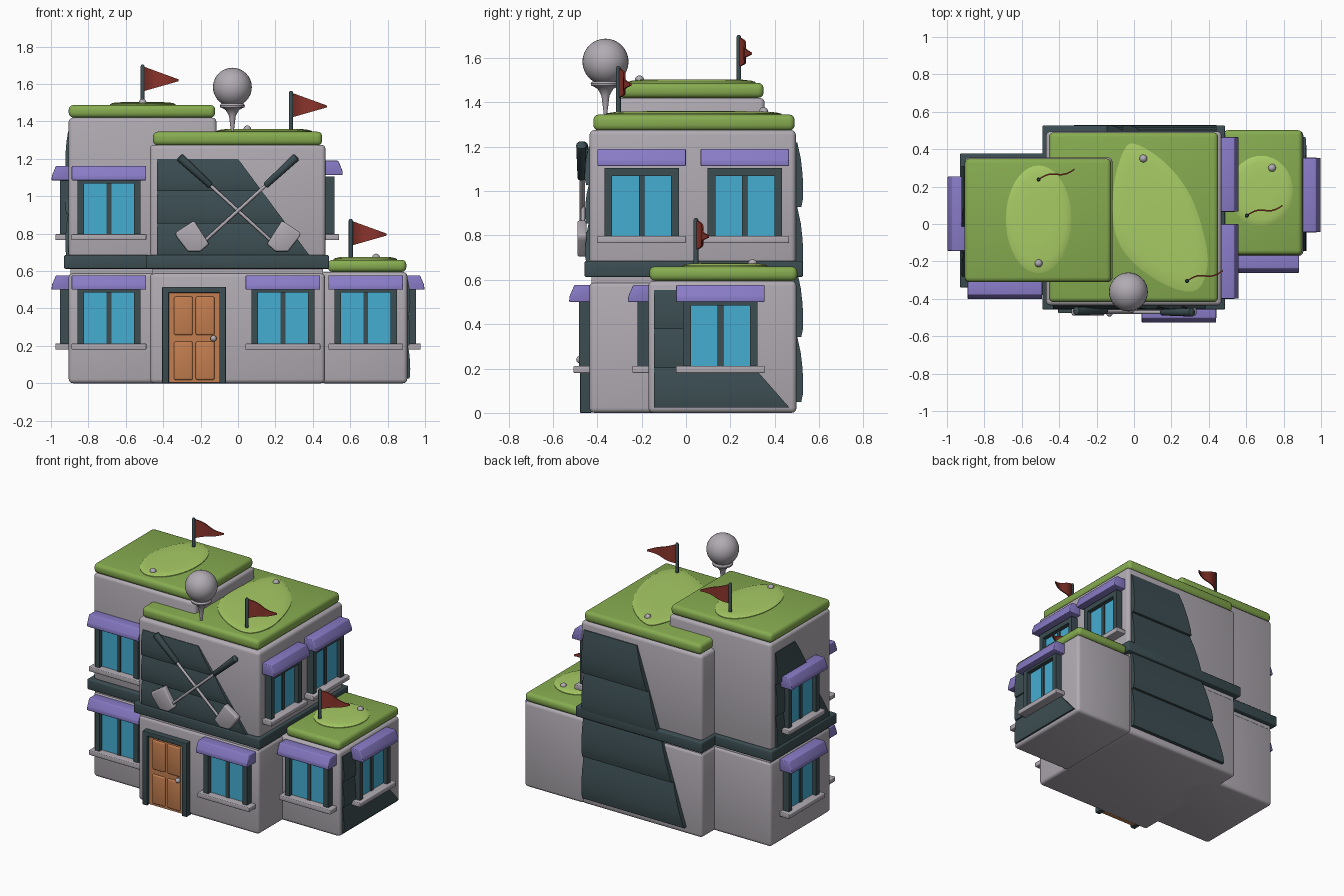
import bpy, bmesh, math
from mathutils import Vector, Matrix

if "Cube" in bpy.data.objects:
    bpy.data.objects.remove(bpy.data.objects["Cube"])


def mat(name, r, g, b):
    m = bpy.data.materials.new(name)
    m.diffuse_color = (r, g, b, 1)
    m.use_nodes = True
    m.node_tree.nodes["Principled BSDF"].inputs["Base Color"].default_value = m.diffuse_color
    return m


WALL = mat("pale_grey", .44, .41, .45)
DARK = mat("dark_slate", .045, .075, .085)
GREEN = mat("grass_green", .24, .41, .08)
LIME = mat("light_green", .39, .60, .13)
BLUE = mat("glass_blue", .06, .42, .64)
PURPLE = mat("awning_purple", .25, .20, .57)
ORANGE = mat("door_orange", .55, .21, .08)
RED = mat("flag_red", .26, .035, .025)

# ---------- helpers ----------


def finish(name, bm, material, smooth=True, angle=40):
    bmesh.ops.recalc_face_normals(bm, faces=bm.faces)
    me = bpy.data.meshes.new(name)
    bm.to_mesh(me)
    bm.free()
    me.materials.append(material)
    ob = bpy.data.objects.new(name, me)
    bpy.context.collection.objects.link(ob)
    if smooth:
        bpy.ops.object.select_all(action='DESELECT')
        ob.select_set(True)
        bpy.context.view_layer.objects.active = ob
        bpy.ops.object.shade_smooth_by_angle(angle=math.radians(angle))
    return ob


def loft(name, rings, material, bevel=0, angle=40, seg=3):
    """Join equal-length rings of points into a capped solid."""
    bm = bmesh.new()
    vs = [[bm.verts.new(p) for p in r] for r in rings]
    n = len(vs[0])
    for a, b in zip(vs, vs[1:]):
        for i in range(n):
            bm.faces.new((a[i], a[(i + 1) % n], b[(i + 1) % n], b[i]))
    bm.faces.new(vs[0])
    bm.faces.new(vs[-1])
    bmesh.ops.recalc_face_normals(bm, faces=bm.faces)
    if bevel:
        bmesh.ops.bevel(bm, geom=bm.edges[:], offset=bevel, segments=seg, profile=.5, affect='EDGES')
    return finish(name, bm, material, angle=angle)


def box(name, x, y, z, material, bevel=0):
    rings = [[(x[0], y[0], h), (x[1], y[0], h), (x[1], y[1], h), (x[0], y[1], h)] for h in z]
    return loft(name, rings, material, bevel)


def on_wall(side, pos):
    """Map (along, out, up) to world for a wall lying at pos."""
    return {'front': lambda u, w, z: (u, pos - w, z),
            'back': lambda u, w, z: (u, pos + w, z),
            'right': lambda u, w, z: (pos + w, u, z),
            'left': lambda u, w, z: (pos - w, u, z)}[side]


def wall_profile(name, f, u0, u1, prof, material, bevel=0):
    """Extrude an (out, up) profile along the wall."""
    return loft(name, [[f(u, w, z) for w, z in prof] for u in (u0, u1)], material, bevel)


def wall_box(name, f, u0, u1, w0, w1, z0, z1, material, bevel=0):
    return wall_profile(name, f, u0, u1, [(w0, z0), (w1, z0), (w1, z1), (w0, z1)], material, bevel)


def lathe(name, prof, x, y, material, n=20):
    rings = [[(x + r * math.cos(2 * math.pi * i / n), y + r * math.sin(2 * math.pi * i / n), z)
              for i in range(n)] for r, z in prof]
    return loft(name, rings, material)


def ball(name, c, r, material, s=32):
    bm = bmesh.new()
    bmesh.ops.create_uvsphere(bm, u_segments=s, v_segments=s // 2, radius=r, matrix=Matrix.Translation(c))
    return finish(name, bm, material)


# ---------- building blocks ----------
box("main_lower", (-.47, .465), (-.435, .495), (0, .59), WALL, .022)
box("main_upper", (-.47, .468), (-.435, .495), (.67, 1.275), WALL, .022)
box("left_lower", (-.905, -.3), (-.31, .355), (0, .59), WALL, .022)
box("left_upper", (-.905, -.115), (-.31, .355), (.67, 1.42), WALL, .022)
box("right_lower", (.44, .905), (-.17, .498), (0, .595), WALL, .022)
box("main_core", (-.46, .455), (-.425, .485), (.57, .7), WALL)
box("left_core", (-.895, -.3), (-.3, .345), (.57, .7), WALL)
box("main_band", (-.49, .487), (-.457, .527), (.612, .685), DARK, .008)
box("left_band", (-.93, -.3), (-.34, .378), (.612, .685), DARK, .008)

# ---------- turf roofs ----------
box("main_roof", (-.455, .45), (-.418, .49), (1.272, 1.345), GREEN, .025)
box("left_roof", (-.905, -.122), (-.31, .35), (1.42, 1.488), GREEN, .025)
box("right_roof", (.48, .9), (-.165, .502), (.595, .66), GREEN, .025)


def patch(name, outline, z, h):
    c = sum((Vector(p) for p in outline), Vector((0, 0))) / len(outline)
    rings = []
    for s, t in ((1, -.01), (1, h * .3), (.93, h * .7), (.8, h), (.4, h * 1.1)):
        rings.append([(*(c + (Vector(p) - c) * s), z + t) for p in outline])
    loft(name, rings, LIME)


def ellipse(cx, cy, rx, ry, n=40):
    return [(cx + rx * math.cos(2 * math.pi * i / n), cy + ry * math.sin(2 * math.pi * i / n)) for i in range(n)]


def closed_curve(pts, k=4):
    """Catmull-Rom smoothing of a closed outline."""
    out, n = [], len(pts)
    for i in range(n):
        a, b, c, d = (Vector(pts[(i + j) % n]) for j in (-1, 0, 1, 2))
        for s in range(k):
            t = s / k
            out.append(.5 * (2 * b + (c - a) * t + (2 * a - 5 * b + 4 * c - d) * t * t + (3 * b - a - 3 * c + d) * t ** 3))
    return out


patch("main_putting_green", closed_curve([(0, .43), (.14, .35), (.26, .22), (.34, .06), (.395, -.19), (.34, -.35),
                                          (.19, -.335), (0, -.21), (-.1, -.05), (-.11, .19), (-.06, .38)]), 1.345, .014)
patch("left_putting_green", ellipse(-.51, .025, .175, .288), 1.488, .014)
patch("right_putting_green", ellipse(.68, .175, .17, .19), .66, .014)

# ---------- flags and small balls ----------
for tag, x, y, z in (("left", -.51, .238, 1.49), ("main", .283, -.305, 1.35), ("right", .603, .045, .665)):
    lathe(tag + "_flag_pole", [(.011, z), (.011, z + .205), (.006, z + .213)], x, y, DARK, 12)
    rings = []
    for i in range(11):
        t = i / 10
        py = y + .055 * t + .012 * math.sin(t * 2 * math.pi)
        hi, lo = z + .205 - .07 * t, z + .07 + .055 * t
        rings.append([(x + .192 * t, py + d, h) for d, h in ((-.004, lo), (.004, lo), (.004, hi), (-.004, hi))])
    loft(tag + "_flag", rings, RED)
for tag, x, y, z in (("main", .05, .35, 1.357), ("left", -.51, -.21, 1.5), ("right", .738, .3, .672)):
    ball(tag + "_small_ball", (x, y, z), .021, WALL, 16)

# ---------- giant ball on a tee ----------
ball("giant_ball", (-.03, -.363, 1.583), .104, WALL)
lathe("tee", [(.004, 1.32), (.012, 1.38), (.018, 1.43), (.035, 1.46), (.055, 1.472), (.065, 1.475),
              (.067, 1.485), (.06, 1.495)], -.03, -.363, WALL)

# ---------- windows ----------


def window(tag, side, pos, c, dz=0, lift=0):
    f = on_wall(side, pos)
    wall_box(tag + "_glass", f, c - .145, c + .145, -.01, .018, .2 + dz, .49 + dz, BLUE)
    for n, a, b in (("left", -.168, -.133), ("middle", -.013, .013), ("right", .133, .168)):
        wall_box(f"{tag}_{n}_frame", f, c + a, c + b, -.01, .025 if n == "middle" else .048,
                 .19 + dz, .485 + dz, DARK)
    wall_box(tag + "_top_frame", f, c - .168, c + .168, -.01, .048, .484 + dz, .52 + dz, DARK)
    wall_box(tag + "_sill", f, c - .2, c + .2, -.01, .072, .18 + dz, .212 + dz, WALL, .005)
    z = dz + lift
    wall_profile(tag + "_awning", f, c - .199, c + .199,
                 [(-.01, .5 + z), (.092, .5 + z), (.09, .525 + z), (.068, .577 + z), (-.01, .577 + z)], PURPLE, .005)


UP = .585
window("left_front_low_window", 'front', -.31, -.69)
window("left_front_high_window", 'front', -.31, -.69, UP)
window("main_front_window", 'front', -.435, .24)
window("right_front_window", 'front', -.17, .683)
window("right_side_window", 'right', .905, .155)
window("main_side_window_front", 'right', .468, -.2, UP, .028)
window("main_side_window_back", 'right', .468, .265, UP, .028)
window("left_side_low_window", 'left', -.905, .055)
window("left_side_high_window", 'left', -.905, .055, UP)

# ---------- overlapping clapboard panels with one slanted edge ----------


def slats(tag, side, pos, u0, top_u, bot_u, z0, z1, count, depth):
    f = on_wall(side, pos)
    h = (z1 - z0) / count
    shape = [(0, -.01), (0, .75), (.12, .97), (.3, 1), (.5, .93), (.75, .68), (1, .2), (1, -.3)]
    for k in range(count):
        prof = [(z0 + h * (k + t), w * depth) for t, w in shape]
        rings = [[f(u0, w, z) for z, w in prof],
                 [f(bot_u + (top_u - bot_u) * (z - z0) / (z1 - z0), w, z) for z, w in prof]]
        loft(f"{tag}_slat_{k + 1}", rings, DARK)


slats("front_panel", 'front', -.435, -.433, .0, .385, .68, 1.2, 3, .02)
slats("back_panel", 'back', .495, .44, .03, -.35, .05, 1.22, 4, .033)
slats("right_panel", 'right', .905, -.145, .0, .465, .025, .555, 3, .016)
slats("left_panel", 'left', -.905, .31, .09, -.28, .685, 1.345, 3, .018)

# ---------- door ----------
f = on_wall('front', -.435)
wall_box("door", f, -.375, -.095, -.01, .02, .003, .49, ORANGE)
wall_box("door_left_frame", f, -.405, -.37, -.01, .042, 0, .515, DARK, .003)
wall_box("door_right_frame", f, -.1, -.065, -.01, .042, 0, .515, DARK, .003)
wall_box("door_lintel", f, -.404, -.066, -.01, .041, .483, .515, DARK, .003)
for i, u in enumerate((-.342, -.226)):
    for j, z in enumerate((.018, .258)):
        wall_box(f"door_panel_{i}_{j}", f, u, u + .1, .008, .03, z, z + .205, ORANGE, .009)
lathe("door_knob_plate", [(.006, .225), (.006, .255)], -.131, -.46, WALL, 10)
ball("door_knob", (-.131, -.478, .24), .017, WALL, 16)

# ---------- crossed clubs ----------


def rod(name, a, b, r0, r1, material, n=14):
    a, b = Vector(a), Vector(b)
    q = (b - a).to_track_quat('Z', 'Y')
    rings = [[p + q @ Vector((r * math.cos(2 * math.pi * i / n), r * math.sin(2 * math.pi * i / n), 0))
              for i in range(n)] for p, r in ((a, r0 * .6), (a.lerp(b, .03), r0), (b.lerp(a, .03), r1), (b, r1 * .6))]
    loft(name, rings, material, angle=50)


for tag, s, y in (("first", 1, -.465), ("second", -1, -.472)):
    rod(tag + "_club_grip", (-.315 * s, y, 1.212), (-.145 * s, y, 1.055), .023, .017, DARK)
    rod(tag + "_club_shaft", (-.15 * s, y, 1.06), (.185 * s, y, .755), .009, .009, WALL)
    head = [(.155, .745), (.235, .87), (.335, .805), (.33, .785), (.268, .705), (.2, .705)]
    loft(tag + "_club_head", [[(u * s, v, z) for u, z in head] for v in (-.448, -.49)], WALL, .009)
